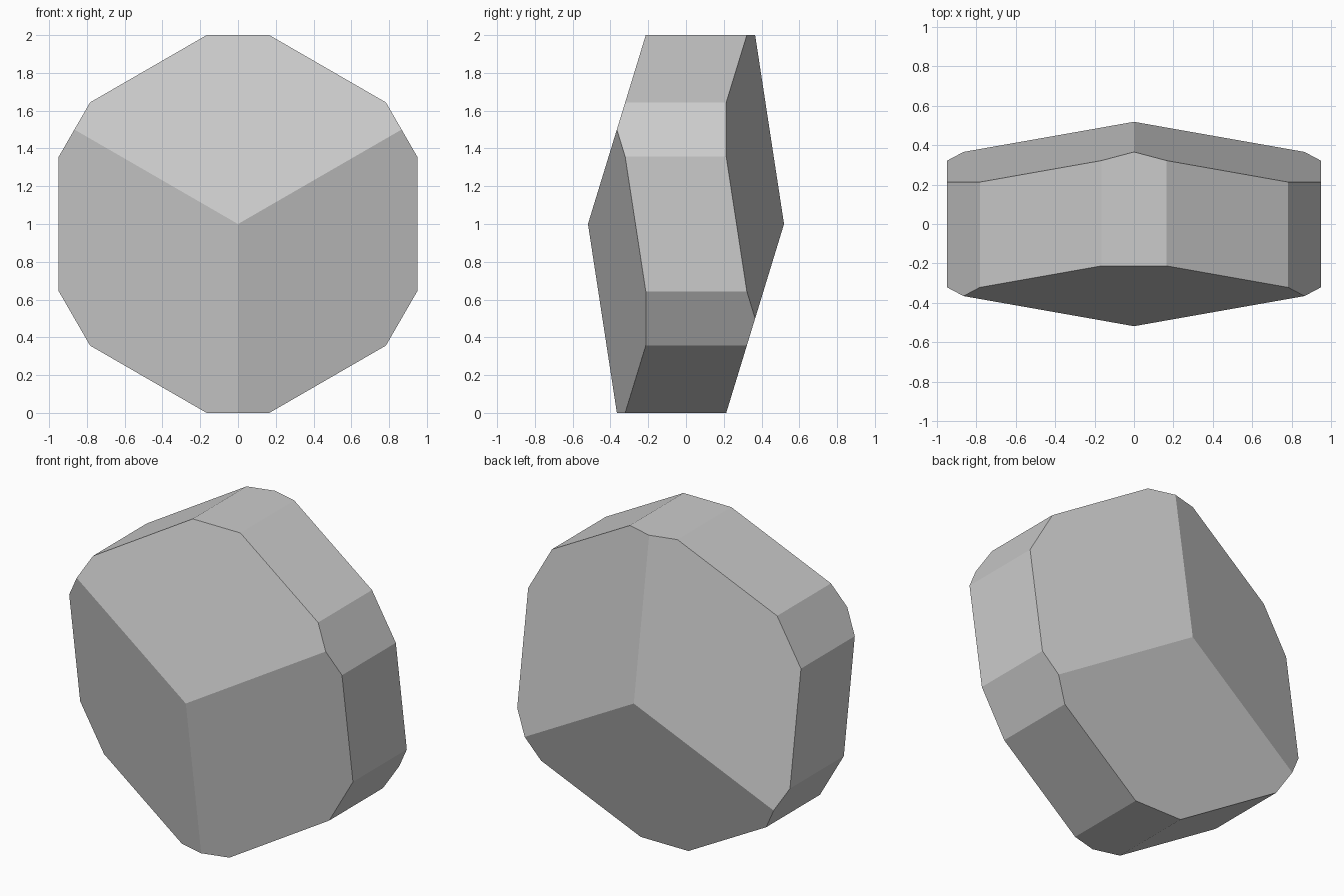
import bpy, bmesh, math
from mathutils import Vector

if "Cube" in bpy.data.objects:
    bpy.data.objects.remove(bpy.data.objects["Cube"])

CENTRE = Vector((0, 0, 1))
APEX, SLOPE = 0.519, 0.306     # apex half depth, lean of the pyramid faces
MAJOR, MINOR = 1.0, 0.949      # distances of the alternating side flats


def radial(deg):
    a = math.radians(deg)
    return Vector((math.cos(a), 0, math.sin(a)))


def slice_off(bm, point, normal):
    """Cut away everything beyond the plane and cap the hole."""
    res = bmesh.ops.bisect_plane(bm, geom=bm.verts[:] + bm.edges[:] + bm.faces[:],
                                 dist=1e-6, plane_co=point, plane_no=normal,
                                 clear_outer=True)
    edges = [e for e in res["geom_cut"] if isinstance(e, bmesh.types.BMEdge)]
    if edges:
        bmesh.ops.contextual_create(bm, geom=edges)


bm = bmesh.new()
bmesh.ops.create_cube(bm, size=3)
bmesh.ops.translate(bm, verts=bm.verts, vec=CENTRE)

# twelve side flats
for i in range(12):
    n = radial(30 * i)
    slice_off(bm, CENTRE + n * (MAJOR if i % 2 else MINOR), n)

# three sloping faces at the front and three at the back, turned by 60 degrees
for side, start in ((-1, 90), (1, 30)):
    for i in range(3):
        n = Vector((0, side, 0)) + SLOPE * radial(start + 120 * i)
        slice_off(bm, CENTRE + Vector((0, side * APEX, 0)), n.normalized())

bmesh.ops.remove_doubles(bm, verts=bm.verts, dist=1e-5)
bmesh.ops.recalc_face_normals(bm, faces=bm.faces)

mesh = bpy.data.meshes.new("faceted_crystal")
bm.to_mesh(mesh)
bm.free()
crystal = bpy.data.objects.new("faceted_crystal", mesh)
bpy.context.collection.objects.link(crystal)

grey = bpy.data.materials.new("light grey")
grey.diffuse_color = (0.6, 0.6, 0.6, 1)
grey.use_nodes = True
grey.node_tree.nodes["Principled BSDF"].inputs["Base Color"].default_value = grey.diffuse_color
mesh.materials.append(grey)
